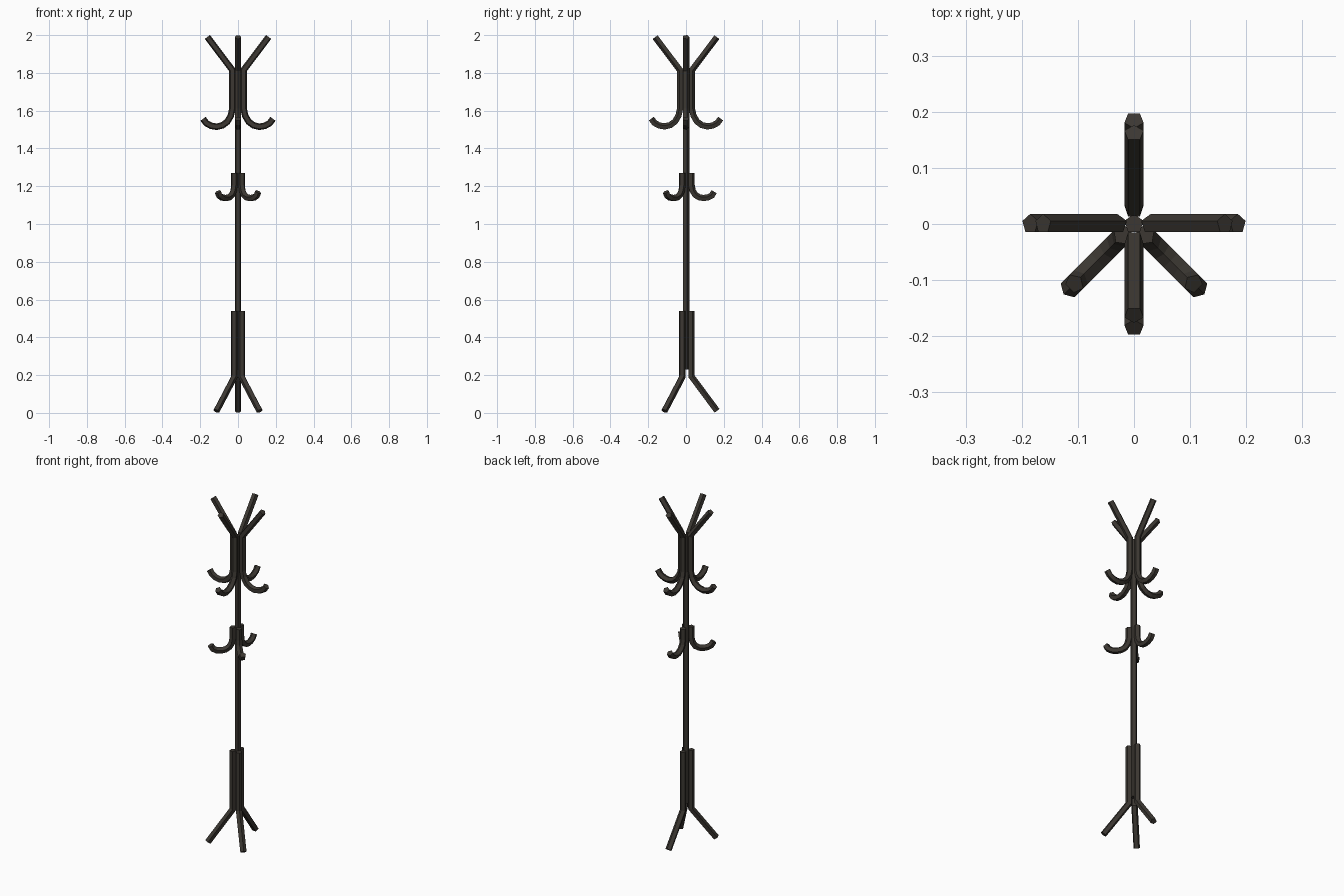
import bpy, bmesh, math
from mathutils import Vector

if "Cube" in bpy.data.objects:
    bpy.data.objects.remove(bpy.data.objects["Cube"])

R = 0.018      # tube radius (five-sided bars)
SIDES = 5

mat = bpy.data.materials.new("dark brown")
mat.diffuse_color = (0.045, 0.039, 0.032, 1)
mat.use_nodes = True
mat.node_tree.nodes["Principled BSDF"].inputs["Base Color"].default_value = mat.diffuse_color


def bar(name, path, angle=0.0, phase=0.0):
    """Sweep a pentagon along a (radius, height) path lying in a vertical plane."""
    a = math.radians(angle)
    out = Vector((math.cos(a), math.sin(a), 0))
    up = Vector((0, 0, 1))
    side = up.cross(out)
    pts = [Vector(p) for p in path]
    bm = bmesh.new()
    rings = []
    for i, p in enumerate(pts):
        d0 = (p - pts[i - 1]).normalized() if i else None
        d1 = (pts[i + 1] - p).normalized() if i < len(pts) - 1 else None
        d0, d1 = d0 or d1, d1 or d0
        t = (d0 + d1).normalized()
        n = Vector((-t.y, t.x)) / max(t.dot(d0), 0.5)   # mitred normal
        ring = []
        for k in range(SIDES):
            w = 2 * math.pi * k / SIDES + math.radians(phase)
            q = p + n * (R * math.cos(w))
            ring.append(bm.verts.new(out * q.x + up * q.y + side * (R * math.sin(w))))
        rings.append(ring)
    for r0, r1 in zip(rings, rings[1:]):
        for k in range(SIDES):
            j = (k + 1) % SIDES
            bm.faces.new((r0[k], r0[j], r1[j], r1[k]))
    bm.faces.new(rings[0])
    bm.faces.new(rings[-1])
    bmesh.ops.recalc_face_normals(bm, faces=bm.faces)
    me = bpy.data.meshes.new(name)
    bm.to_mesh(me)
    bm.free()
    me.materials.append(mat)
    ob = bpy.data.objects.new(name, me)
    bpy.context.collection.objects.link(ob)
    return ob


# central pole
bar("pole", [(0, 0.23), (0, 1.81)], 90, 180)

# four upper arms: flared peg on top, coat hook below
upper = [(0.162, 1.99), (0.030, 1.815), (0.030, 1.61), (0.038, 1.573), (0.057, 1.541),
         (0.083, 1.522), (0.113, 1.515), (0.143, 1.520), (0.168, 1.534), (0.185, 1.557)]
for name, ang, ph in (("right", 0, 90), ("back", 90, 0), ("left", 180, -90), ("front", 270, 0)):
    bar("upper_arm_" + name, upper, ang, ph)

# three small hooks and three legs share the same directions
hook = [(0.028, 1.27), (0.028, 1.205), (0.034, 1.175), (0.048, 1.153), (0.069, 1.140),
        (0.092, 1.136), (0.117, 1.139), (0.138, 1.150), (0.150, 1.170)]
leg = [(0.163, 0.010), (0.028, 0.192), (0.028, 0.54)]
for name, ang in (("back", 90), ("front_left", 225), ("front_right", 315)):
    bar("lower_hook_" + name, hook, ang, 0)
    bar("leg_" + name, leg, ang, 180)
